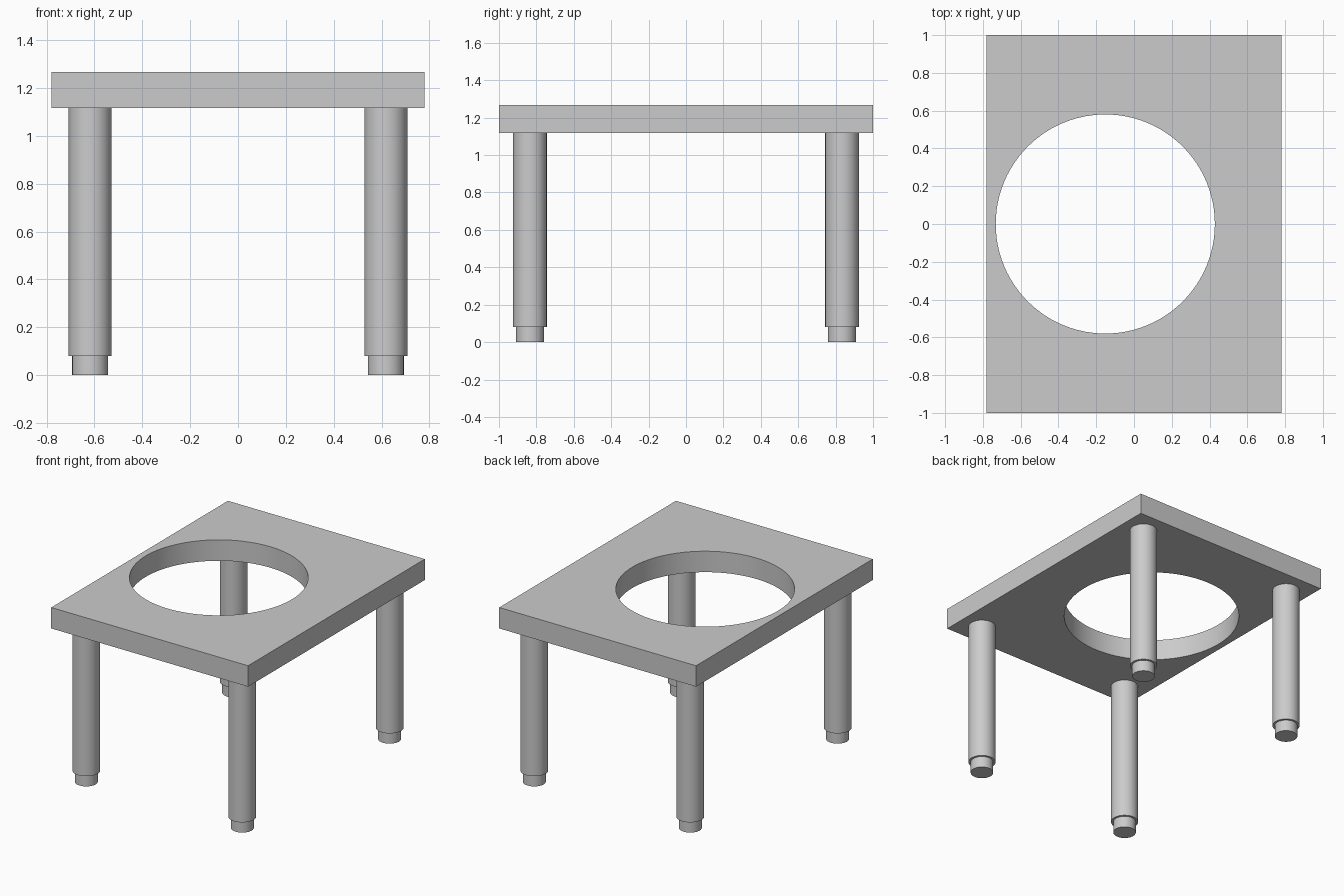
import bpy, bmesh, math

if "Cube" in bpy.data.objects:
    bpy.data.objects.remove(bpy.data.objects["Cube"], do_unlink=True)

# Single grey material
grey = bpy.data.materials.new("plain_grey")
grey.use_nodes = True
colour = (0.6, 0.6, 0.6, 1)
grey.diffuse_color = colour
grey.node_tree.nodes["Principled BSDF"].inputs["Base Color"].default_value = colour

HALF_X, HALF_Y = 0.78, 1.0
TOP_Z, UNDER_Z = 1.267, 1.117
HOLE_X, HOLE_R = -0.152, 0.58
LEG_X, LEG_Y = 0.618, 0.834


def finish(bm, name, location=(0, 0, 0)):
    bmesh.ops.recalc_face_normals(bm, faces=bm.faces)
    mesh = bpy.data.meshes.new(name)
    bm.to_mesh(mesh)
    bm.free()
    mesh.materials.append(grey)
    obj = bpy.data.objects.new(name, mesh)
    obj.location = location
    bpy.context.collection.objects.link(obj)
    bpy.ops.object.select_all(action="DESELECT")
    obj.select_set(True)
    bpy.context.view_layer.objects.active = obj
    bpy.ops.object.shade_smooth_by_angle(angle=math.radians(35))
    return obj


# Table top: rectangle with a round opening, filled and extruded
def outline(bm, points):
    verts = [bm.verts.new((x, y, UNDER_Z)) for x, y in points]
    return [bm.edges.new((v, verts[i - 1])) for i, v in enumerate(verts)]


bm = bmesh.new()
corners = [(-HALF_X, -HALF_Y), (HALF_X, -HALF_Y), (HALF_X, HALF_Y), (-HALF_X, HALF_Y)]
steps = 96
circle = [(HOLE_X + HOLE_R * math.cos(math.tau * i / steps),
           HOLE_R * math.sin(math.tau * i / steps)) for i in range(steps)]
edges = outline(bm, corners) + outline(bm, circle)
bmesh.ops.triangle_fill(bm, edges=edges, use_beauty=True)
slab = bmesh.ops.extrude_face_region(bm, geom=bm.faces[:], use_keep_orig=True)
raised = [g for g in slab["geom"] if isinstance(g, bmesh.types.BMVert)]
bmesh.ops.translate(bm, verts=raised, vec=(0, 0, TOP_Z - UNDER_Z))
finish(bm, "table_top")


# Legs: turned cylinders, each with a narrower foot
def cylinder(name, x, y, radius, bottom, top):
    bm = bmesh.new()
    bmesh.ops.create_cone(bm, cap_ends=True, segments=48, radius1=radius,
                          radius2=radius, depth=top - bottom)
    finish(bm, name, (x, y, (top + bottom) / 2))


for side, sx in (("left", 1), ("right", -1)):
    for end, sy in (("front", -1), ("back", 1)):
        x, y = sx * LEG_X, sy * LEG_Y
        cylinder(f"{end}_{side}_leg", x, y, 0.09, 0.08, UNDER_Z)
        cylinder(f"{end}_{side}_foot", x, y, 0.075, 0, 0.08)
